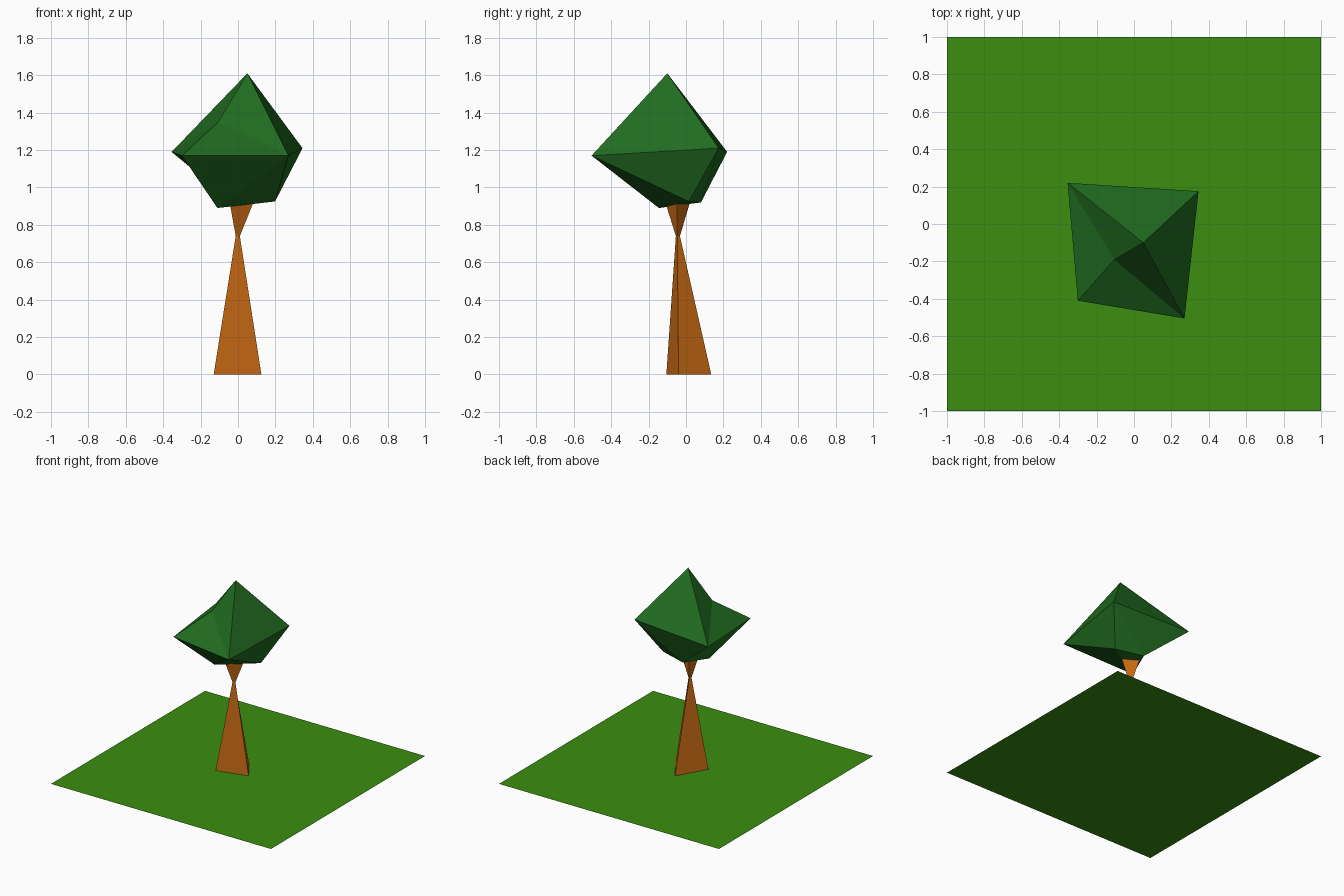
import bpy, bmesh
from math import cos, sin, radians

if "Cube" in bpy.data.objects:
    bpy.data.objects.remove(bpy.data.objects["Cube"])


def make_object(name, verts, faces, colour):
    mesh = bpy.data.meshes.new(name)
    bm = bmesh.new()
    vs = [bm.verts.new(v) for v in verts]
    for f in faces:
        bm.faces.new([vs[i] for i in f])
    bmesh.ops.recalc_face_normals(bm, faces=bm.faces)
    bm.to_mesh(mesh)
    bm.free()
    mat = bpy.data.materials.new(name + "_colour")
    mat.diffuse_color = (*colour, 1)
    mat.use_nodes = True
    mat.node_tree.nodes["Principled BSDF"].inputs["Base Color"].default_value = mat.diffuse_color
    mesh.materials.append(mat)
    obj = bpy.data.objects.new(name, mesh)
    bpy.context.collection.objects.link(obj)
    return obj


# Grass: flat square
make_object("grass", [(-1, -1, 0), (1, -1, 0), (1, 1, 0), (-1, 1, 0)],
            [(0, 1, 2, 3)], (0.045, 0.27, 0.005))

# Trunk: three-sided, pinched to a thin neck, flaring into the crown
neck = [(-0.003 + 0.013 * cos(radians(a)), -0.045 + 0.013 * sin(radians(a)), 0.74)
        for a in (225, -8, 105)]
rings = [
    [(-0.13, -0.105, 0), (0.125, -0.04, 0), (0.006, 0.135, 0)],
    neck,
    [(-0.05, -0.12, 0.95), (0.095, -0.05, 0.95), (-0.045, 0.03, 0.95)],
]
trunk_faces = [(3 * r + i, 3 * r + (i + 1) % 3, 3 * r + 3 + (i + 1) % 3, 3 * r + 3 + i)
               for r in range(2) for i in range(3)] + [(6, 7, 8)]
make_object("trunk", sum(rings, []), trunk_faces, (0.60, 0.15, 0.007))

# Crown: irregular faceted gem with a four-point rim, two upper and three lower points
T, E, A, B, C, D, F, G, H = range(9)
crown_verts = [
    (0.05, -0.10, 1.61), (-0.105, -0.19, 1.35),
    (-0.355, 0.22, 1.19), (0.345, 0.175, 1.21),
    (0.27, -0.505, 1.17), (-0.30, -0.41, 1.17),
    (-0.11, -0.145, 0.89), (0.198, 0.015, 0.925), (-0.03, 0.08, 0.92),
]
upper = [(A, B, T), (B, C, T), (C, E, T), (C, D, E), (D, A, E), (A, T, E)]
lower = [(B, H, G), (A, H, B), (C, G, B), (C, F, G), (C, D, F), (D, F, H), (D, H, A), (F, G, H)]
make_object("crown", crown_verts, upper + lower, (0.015, 0.15, 0.015))
